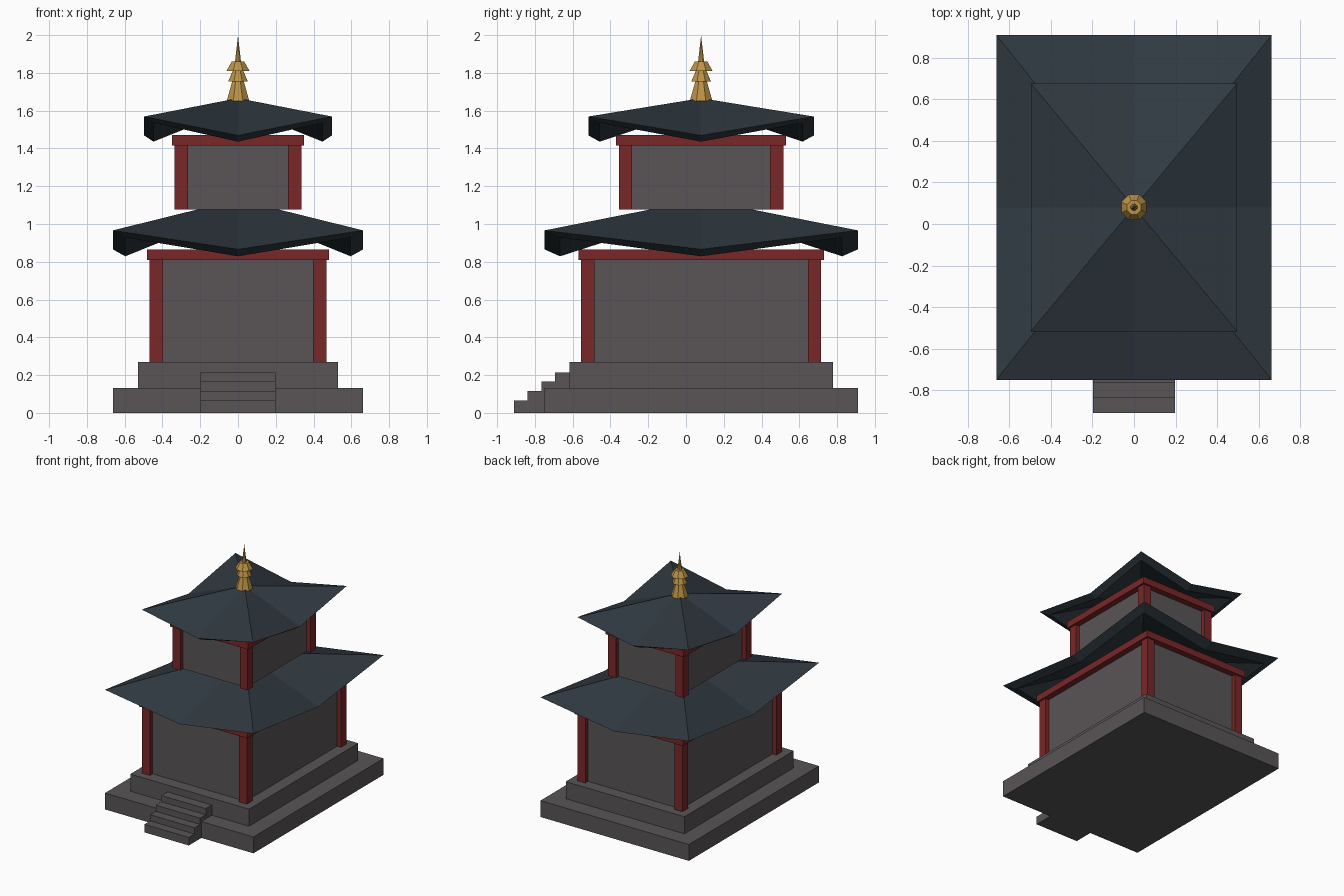
import bpy
import bmesh
from math import cos, sin, pi

if "Cube" in bpy.data.objects:
    bpy.data.objects.remove(bpy.data.objects["Cube"], do_unlink=True)

CY = 0.08  # the building sits behind the stair, so its axis is off centre


def material(name, rgb):
    m = bpy.data.materials.new(name)
    m.use_nodes = True
    m.diffuse_color = (*rgb, 1)
    m.node_tree.nodes["Principled BSDF"].inputs["Base Color"].default_value = (*rgb, 1)
    return m


STONE = material("grey stone", (0.1, 0.09, 0.095))
RED = material("dark red timber", (0.19, 0.02, 0.02))
SLATE = material("slate roof", (0.03, 0.042, 0.053))
GOLD = material("gold", (0.5, 0.29, 0.06))


def finish(name, bm, mat):
    bmesh.ops.recalc_face_normals(bm, faces=bm.faces)
    mesh = bpy.data.meshes.new(name)
    bm.to_mesh(mesh)
    bm.free()
    mesh.materials.append(mat)
    obj = bpy.data.objects.new(name, mesh)
    bpy.context.scene.collection.objects.link(obj)
    return obj


def box(name, mat, x, y0, y1, z0, z1, cx=0):
    """Box of half width x around cx, spanning y0..y1 and z0..z1."""
    bm = bmesh.new()
    bmesh.ops.create_cube(bm, size=1)
    for v in bm.verts:
        v.co.x = cx + v.co.x * 2 * x
        v.co.y = y0 if v.co.y < 0 else y1
        v.co.z = z0 if v.co.z < 0 else z1
    return finish(name, bm, mat)


def centred(name, mat, x, y, z0, z1):
    return box(name, mat, x, CY - y, CY + y, z0, z1)


def roof(name, x, y, z_mid, lift, z_top, drop, z_under):
    """Hipped roof with raised corners, a tapering eave and a hollow underside."""
    bm = bmesh.new()
    around = [(-1, -1), (0, -1), (1, -1), (1, 0), (1, 1), (0, 1), (-1, 1), (-1, 0)]

    def ring(scale, z):
        return [bm.verts.new((i * x * scale, CY + j * y * scale, z + lift * abs(i * j)))
                for i, j in around]

    rim, lip = ring(1, z_mid), ring(0.9, z_mid - drop)
    top = bm.verts.new((0, CY, z_top))
    under = bm.verts.new((0, CY, z_under))
    for k in range(8):
        n = (k + 1) % 8
        bm.faces.new((rim[k], rim[n], top))
        bm.faces.new((rim[k], lip[k], lip[n], rim[n]))
        bm.faces.new((lip[n], lip[k], under))
    return finish(name, bm, SLATE)


def storey(level, x, y, z0, z_beam, z1):
    """Wall, four corner columns and the beam on top of them."""
    centred(level + "_wall", STONE, x, y, z0, z_beam + 0.01)
    r = 0.035
    for side, sx in (("right", -1), ("left", 1)):
        for end, sy in (("front", -1), ("back", 1)):
            c = CY + sy * y
            box(f"{level}_{end}_{side}_column", RED, r, c - r, c + r, z0, z_beam, sx * x)
    centred(level + "_beam", RED, x + 0.05, y + 0.05, z_beam, z1)


# Stone platform and stair
centred("lower_platform", STONE, 0.663, 0.83, 0, 0.132)
centred("upper_platform", STONE, 0.53, 0.697, 0.132, 0.27)
for i in range(4):
    box(f"stair_step_{i + 1}", STONE, 0.198, -0.91 + 0.072 * i, -0.6, 0, 0.065 + 0.05 * i)

# Two storeys with their roofs
storey("lower", 0.433, 0.6, 0.27, 0.81, 0.865)
roof("lower_roof", 0.663, 0.83, 0.866, 0.1, 1.13, 0.037, 1.07)
storey("upper", 0.3, 0.4, 1.077, 1.415, 1.47)
roof("upper_roof", 0.497, 0.597, 1.469, 0.1, 1.666, 0.033, 1.615)

# Tiered finial, turned from one stepped profile
profile = [(0.065, 1.65), (0.033, 1.755), (0.056, 1.755), (0.031, 1.81),
           (0.066, 1.81), (0.036, 1.86), (0.017, 1.86)]
bm = bmesh.new()
SIDES = 8
rings = [[bm.verts.new((r * cos((k + 0.5) * 2 * pi / SIDES),
                        CY + r * sin((k + 0.5) * 2 * pi / SIDES), z))
          for k in range(SIDES)] for r, z in profile]
tip = bm.verts.new((0, CY, 2))
for a, b in zip(rings, rings[1:]):
    for k in range(SIDES):
        n = (k + 1) % SIDES
        bm.faces.new((a[k], a[n], b[n], b[k]))
for k in range(SIDES):
    bm.faces.new((rings[-1][k], rings[-1][(k + 1) % SIDES], tip))
bm.faces.new(rings[0])
finish("finial", bm, GOLD)
